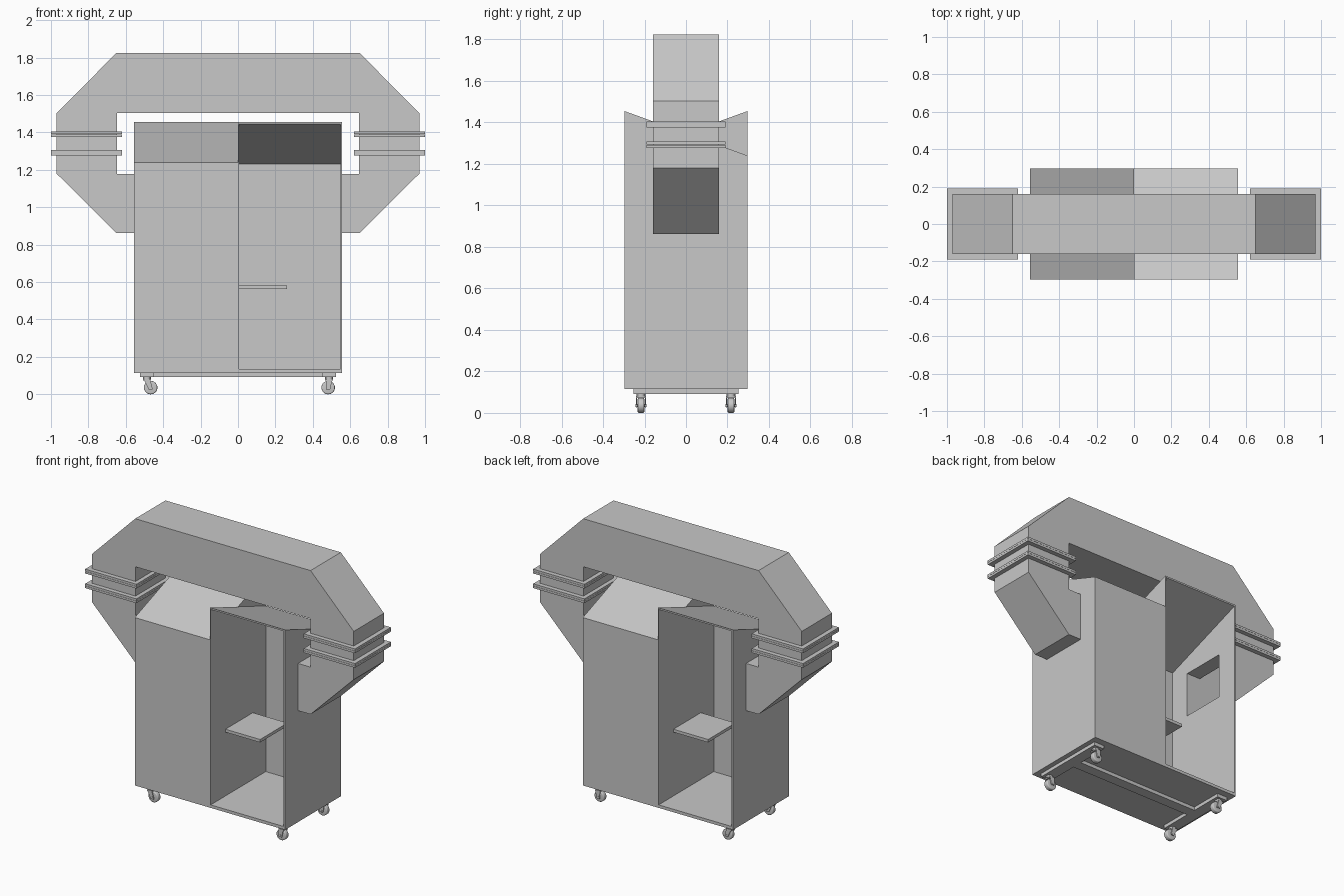
import bpy, bmesh, math
from mathutils import Matrix

cube = bpy.data.objects.get("Cube")
if cube:
    bpy.data.objects.remove(cube, do_unlink=True)

grey = bpy.data.materials.new("plain grey")
grey.use_nodes = True
GREY = (0.58, 0.58, 0.58, 1)
grey.diffuse_color = GREY
grey.node_tree.nodes["Principled BSDF"].inputs["Base Color"].default_value = GREY


def finish(name, bm):
    bmesh.ops.recalc_face_normals(bm, faces=bm.faces)
    mesh = bpy.data.meshes.new(name)
    bm.to_mesh(mesh)
    bm.free()
    mesh.materials.append(grey)
    ob = bpy.data.objects.new(name, mesh)
    bpy.context.collection.objects.link(ob)
    return ob


def add_box(bm, x, y, z):
    """Box from (low, high) ranges."""
    size = [r[1] - r[0] for r in (x, y, z)]
    mid = [(r[0] + r[1]) / 2 for r in (x, y, z)]
    bmesh.ops.create_cube(bm, size=1, matrix=Matrix.Translation(mid) @ Matrix.Diagonal((*size, 1)))


def add_prism(bm, profile, x0, x1):
    """Extrude a (y, z) profile along x."""
    a, b = [[bm.verts.new((x, y, z)) for y, z in profile] for x in (x0, x1)]
    bm.faces.new(a)
    bm.faces.new(b[::-1])
    for i in range(len(a)):
        j = (i + 1) % len(a)
        bm.faces.new((a[i], b[i], b[j], a[j]))


def add_cylinder(bm, r, depth, centre, axis="Z", sides=24):
    rot = Matrix.Rotation(math.pi / 2, 4, "X") if axis == "Y" else Matrix()
    bmesh.ops.create_cone(bm, cap_ends=True, segments=sides, radius1=r, radius2=r,
                          depth=depth, matrix=Matrix.Translation(centre) @ rot)


def cut(ob, cutter):
    mod = ob.modifiers.new("opening", "BOOLEAN")
    mod.operation, mod.solver, mod.object = "DIFFERENCE", "EXACT", cutter
    cutter.hide_render = True
    bpy.context.view_layer.objects.active = ob
    bpy.ops.object.modifier_apply(modifier=mod.name)
    bpy.data.objects.remove(cutter, do_unlink=True)


# Main sizes
W, D, BASE, HIGH, LOW = 0.557, 0.297, 0.115, 1.455, 1.24
DUCT = 0.16


# Two cabinet halves, the second turned to face the back
def half_cabinet(name, turn):
    bm = bmesh.new()
    add_prism(bm, [(-D, BASE), (D, BASE), (D, LOW), (-D, HIGH)], 0, W)
    body = finish(name + "_cabinet", bm)

    # Cavity open at the front, with a sloped ceiling
    slope = (HIGH - LOW) / (2 * D)
    out, back, top = -D - 0.05, D - 0.01, HIGH - 0.011
    bm = bmesh.new()
    add_prism(bm, [(out, BASE + 0.02), (back, BASE + 0.02),
                   (back, top - slope * (back + D)), (out, top + slope * 0.05)], 0.005, W - 0.01)
    cut(body, finish("cavity", bm))

    # Duct opening in the side wall
    bm = bmesh.new()
    add_box(bm, (W - 0.05, W + 0.05), (0.01 - DUCT, DUCT - 0.01), (0.872, 1.168))
    cut(body, finish("duct_hole", bm))

    bm = bmesh.new()
    add_box(bm, (0.004, 0.262), (-0.14, 0.15), (0.562, 0.582))
    shelf = finish(name + "_shelf", bm)
    for ob in (body, shelf):
        ob.data.transform(Matrix.Rotation(turn, 4, "Z"))


half_cabinet("front", 0)
half_cabinet("back", math.pi)

# Overhead duct: hollow, open where it meets the cabinet
outer = [(W, 0.862), (0.65, 0.862), (0.97, 1.18), (0.97, 1.503), (0.65, 1.825)]
inner = [(W, 1.178), (0.648, 1.178), (0.648, 1.503)]


def across(points):
    return points + [(-x, z) for x, z in reversed(points)]


loop = across(outer) + across(inner)[::-1]
bm = bmesh.new()
front, back = [[bm.verts.new((x, y, z)) for x, z in loop] for y in (-DUCT, DUCT)]
bm.faces.new(front)
bm.faces.new(back[::-1])
for i in range(len(loop)):
    j = (i + 1) % len(loop)
    if abs(loop[i][0]) == W and abs(loop[j][0]) == W:
        continue
    bm.faces.new((front[i], back[i], back[j], front[j]))
duct = finish("overhead_duct", bm)
wall = duct.modifiers.new("wall", "SOLIDIFY")
wall.thickness, wall.offset = 0.008, -1

# Flanges: pairs of thin rings around each upright
for side, s in (("left", 1), ("right", -1)):
    bm = bmesh.new()
    for z in (1.278, 1.293, 1.376, 1.391):
        zr = (z, z + 0.014)
        for xr in ((0.62, 0.652), (0.966, 1.0)):
            add_box(bm, sorted(s * v for v in xr), (-0.19, 0.19), zr)
        for yr in ((-0.19, -0.156), (0.156, 0.19)):
            add_box(bm, sorted(s * v for v in (0.652, 0.966)), yr, zr)
    finish(side + "_duct_flanges", bm)

# Base frame: centre rail with a cross bar at each end
bm = bmesh.new()
add_box(bm, (-0.45, 0.45), (-0.035, 0.035), (0.092, BASE))
for s in (-1, 1):
    add_box(bm, sorted((s * 0.45, s * 0.525)), (-0.252, 0.252), (0.092, BASE))
finish("base_frame", bm)


# Swivel casters
def caster(name, x, y, trail):
    wx, wz, r = x + trail, 0.036, 0.036
    bm = bmesh.new()
    add_cylinder(bm, 0.021, 0.014, (x, y, 0.086))
    add_box(bm, (x - 0.018, x + 0.018), (y - 0.024, y + 0.024), (0.072, 0.081))
    for s in (-1, 1):
        start = len(bm.verts)
        add_prism(bm, [(-0.018, 0.081), (0.018, 0.081), (trail + 0.011, 0.026),
                       (trail - 0.011, 0.026)], -0.0025, 0.0025)
        bm.verts.ensure_lookup_table()
        for v in bm.verts[start:]:
            v.co = (x + v.co.y, y + s * 0.0225 + v.co.x, v.co.z)
    add_cylinder(bm, 0.007, 0.054, (wx, y, wz), "Y", 12)
    fork = finish(name + "_caster_fork", bm)

    bm = bmesh.new()
    add_cylinder(bm, r, 0.032, (wx, y, wz), "Y", 32)
    rims = [e for e in bm.edges if abs(e.verts[0].co.y - e.verts[1].co.y) < 0.001]
    bmesh.ops.bevel(bm, geom=rims, offset=0.006, segments=3, affect="EDGES", profile=0.5)
    wheel = finish(name + "_caster_wheel", bm)
    for ob in (fork, wheel):
        bpy.ops.object.select_all(action="DESELECT")
        ob.select_set(True)
        bpy.context.view_layer.objects.active = ob
        bpy.ops.object.shade_smooth_by_angle(angle=math.radians(35))


for depth_name, y in (("front", -0.217), ("back", 0.217)):
    caster(depth_name + "_left", 0.487, y, -0.005)
    caster(depth_name + "_right", -0.487, y, 0.02)
